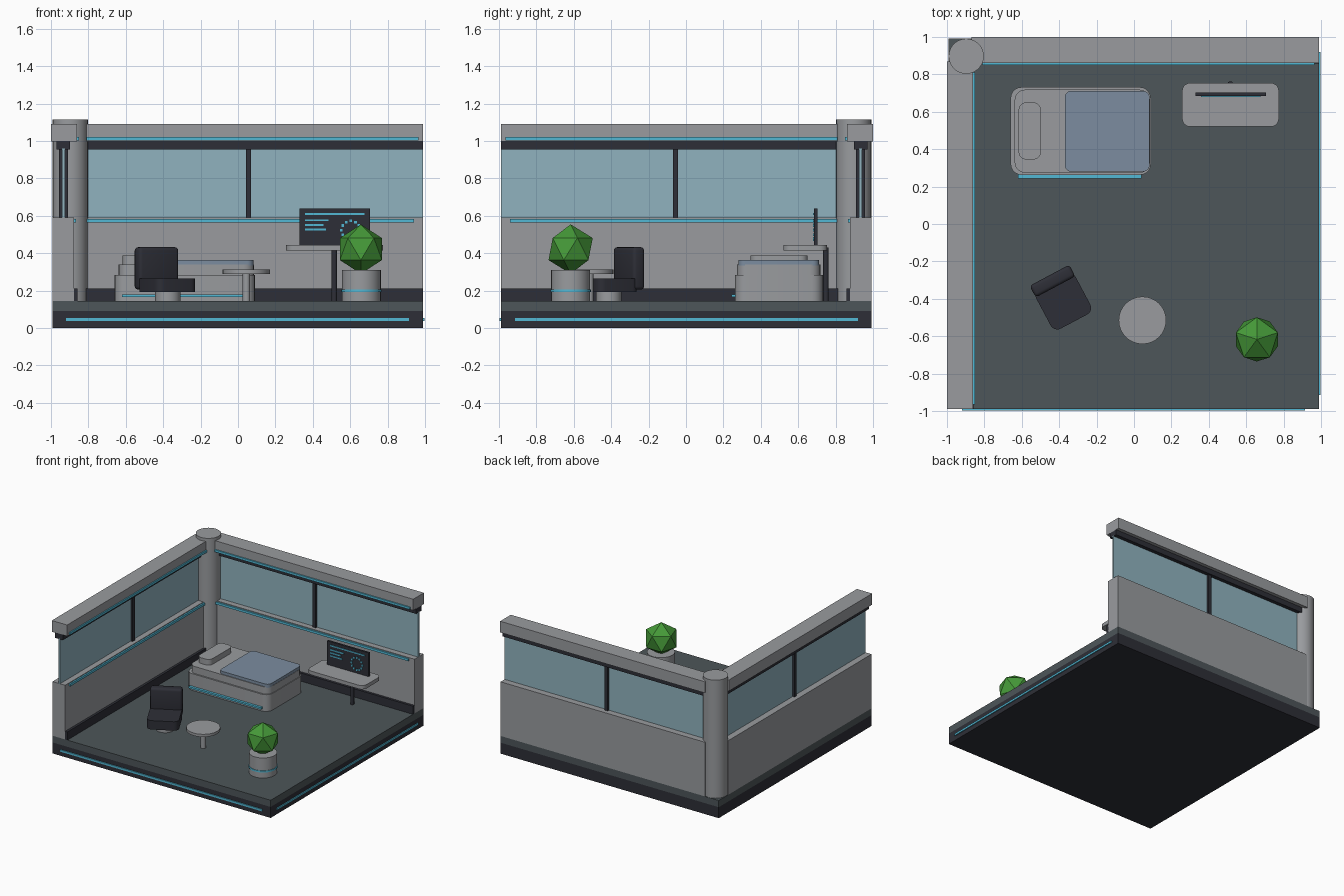
import bpy, bmesh, math
from mathutils import Matrix, Vector

cube = bpy.data.objects.get("Cube")
if cube:
    bpy.data.objects.remove(cube, do_unlink=True)


def material(name, r, g, b):
    m = bpy.data.materials.new(name)
    m.use_nodes = True
    m.diffuse_color = (r, g, b, 1)
    m.node_tree.nodes["Principled BSDF"].inputs["Base Color"].default_value = (r, g, b, 1)
    return m


GREY = material("light grey panel", .32, .33, .345)
FLOOR = material("slate floor", .075, .092, .1)
DARK = material("charcoal", .027, .028, .038)
CYAN = material("cyan light", .085, .48, .66)
GLASS = material("blue glass", .28, .45, .52)
BLANKET = material("blue blanket", .2, .265, .35)
GREEN = material("leaf green", .06, .32, .04)


def finish(name, bm, mat, smooth=False):
    me = bpy.data.meshes.new(name)
    bm.to_mesh(me)
    bm.free()
    me.materials.append(mat)
    ob = bpy.data.objects.new(name, me)
    bpy.context.collection.objects.link(ob)
    if smooth:
        bpy.ops.object.select_all(action='DESELECT')
        ob.select_set(True)
        bpy.context.view_layer.objects.active = ob
        bpy.ops.object.shade_smooth_by_angle(angle=math.radians(35))
    return ob


def box(name, x, y, z, mat, corner=0, soft=0):
    """Box from (min, max) pairs; corner rounds upright edges, soft rounds all edges."""
    bm = bmesh.new()
    bmesh.ops.create_cube(bm, size=1)
    for v in bm.verts:
        v.co = Vector([(a + b) / 2 + c * (b - a) for c, (a, b) in zip(v.co, (x, y, z))])
    if corner:
        upright = [e for e in bm.edges if abs(e.verts[0].co.z - e.verts[1].co.z) > 1e-4]
        bmesh.ops.bevel(bm, geom=upright, offset=corner, segments=5, profile=.5, affect='EDGES')
    if soft:
        bmesh.ops.bevel(bm, geom=bm.edges[:], offset=soft, segments=3, profile=.5, affect='EDGES')
    return finish(name, bm, mat, bool(corner or soft))


def cylinder(name, x, y, z, radius, mat, sides=32):
    bm = bmesh.new()
    bmesh.ops.create_cone(bm, cap_ends=True, segments=sides, radius1=radius, radius2=radius,
                          depth=z[1] - z[0],
                          matrix=Matrix.Translation((x, y, (z[0] + z[1]) / 2)))
    return finish(name, bm, mat, True)


# Floor platform with light strips on the two open sides
EDGE = (-.993, .99)
SPAN_Y = (-.99, .993)
TOP = .145
box("platform_base", EDGE, SPAN_Y, (0, .09), DARK)
box("floor_slab", EDGE, SPAN_Y, (.09, TOP), FLOOR)
box("front_floor_light", (-.92, .915), (-.998, -.985), (.037, .053), CYAN)
box("left_floor_light", (.985, .998), (-.915, .92), (.037, .053), CYAN)

# Wall layers: part, length, depth, height, colour
WALL = [
    ("lower_wall", (-.87, .99), (.878, .993), (TOP, .59), GREY),
    ("skirting", (-.86, .99), (.858, .879), (TOP, .212), DARK),
    ("sill_light", (-.81, .94), (.866, .879), (.565, .584), CYAN),
    ("window_glass", (-.87, .99), (.925, .94), (.585, .96), GLASS),
    ("window_mullion", (.042, .07), (.908, .957), (.585, .96), DARK),
    ("window_header", (-.87, .99), (.898, .97), (.955, 1.0), DARK),
    ("top_beam", (-.87, .99), (.86, .999), (.998, 1.09), GREY),
    ("beam_light", (-.81, .965), (.85, .861), (1.002, 1.02), CYAN),
]
for part, length, depth, height, mat in WALL:
    box("back_" + part, length, depth, height, mat)
    # The side wall repeats the back wall mirrored across the corner diagonal
    box("right_" + part, (-depth[1], -depth[0]), (-length[1], -length[0]), height, mat)
cylinder("corner_pillar", -.897, .897, (TOP, 1.115), .094, GREY)

# Bed
box("bed_base", (-.66, .09), (.262, .732), (TOP, .282), GREY, corner=.06)
box("mattress", (-.638, .085), (.274, .718), (.28, .34), GREY, corner=.055)
box("blanket", (-.37, .083), (.28, .712), (.335, .364), BLANKET, corner=.035)
box("pillow", (-.617, -.498), (.345, .65), (.338, .387), GREY, corner=.04)
box("bed_light", (-.62, .04), (.242, .264), (.165, .18), CYAN)

# Desk
box("desk_top", (.257, .775), (.52, .755), (.414, .445), GREY, corner=.045)
cylinder("desk_leg", .515, .748, (TOP, .43), .015, DARK, 16)

# Screen with lines and a dotted ring
box("screen", (.33, .707), (.685, .702), (.44, .64), DARK)


def screen_mark(name, x, z):
    box(name, x, (.68, .686), z, CYAN)


for end, height in ((.675, .61), (.485, .576), (.457, .551), (.47, .526)):
    screen_mark("screen_line", (.358, end), (height - .005, height + .005))
for i in range(12):
    a = i * math.tau / 12
    cx, cz = .603 + .05 * math.cos(a), .523 + .05 * math.sin(a)
    screen_mark("screen_dot", (cx - .007, cx + .007), (cz - .007, cz + .007))

# Armchair, turned towards the room
chair = Matrix.Translation((-.375, -.42, 0)) @ Matrix.Rotation(math.radians(28), 4, 'Z')
seat = box("chair_seat", (-.12, .12), (-.115, .13), (.192, .265), DARK, corner=.04)
back = box("chair_back", (-.12, .12), (.095, .165), (.205, .432), DARK, soft=.018)
for ob in (seat, back):
    ob.matrix_world = chair
cylinder("chair_foot", -.375, -.412, (TOP, .195), .068, GREY)

# Round side table
cylinder("side_table_top", .045, -.515, (.29, .312), .127, GREY)
cylinder("side_table_leg", .045, -.515, (TOP, .295), .02, GREY, 16)

# Potted plant
PX, PY = .66, -.617
cylinder("plant_pot", PX, PY, (TOP, .31), .104, GREY)
cylinder("pot_light_band", PX, PY, (.192, .206), .108, CYAN)
bm = bmesh.new()
bmesh.ops.create_icosphere(bm, subdivisions=1, radius=.132,
                           matrix=Matrix.Translation((PX - .003, PY, .422))
                           @ Matrix.Rotation(math.radians(90), 4, 'Z'))
finish("plant_leaves", bm, GREEN)
